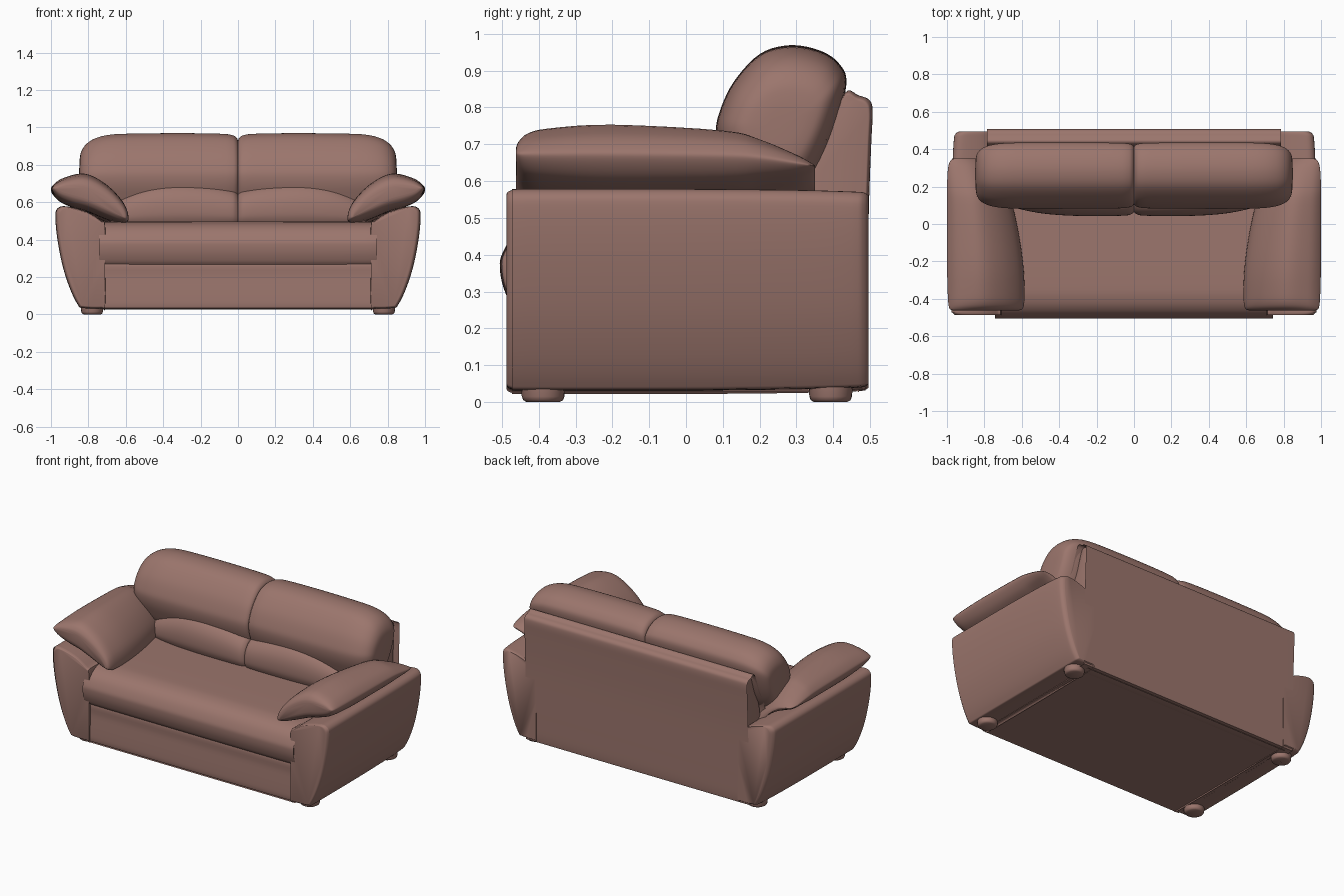
import bpy, bmesh, math
from mathutils import Vector

leather = bpy.data.materials.new("brown leather")
leather.diffuse_color = (0.33, 0.18, 0.152, 1)


def spline(pts, n, closed):
    """Catmull-Rom refinement of a list of tuples."""
    pts = [Vector(p) for p in pts]
    m, out = len(pts), []
    at = (lambda i: pts[i % m]) if closed else (lambda i: pts[max(0, min(m - 1, i))])
    for i in range(m if closed else m - 1):
        a, b, c, d = at(i - 1), at(i), at(i + 1), at(i + 2)
        for k in range(n):
            t = k / n
            out.append(0.5 * (2 * b + (c - a) * t + (2 * a - 5 * b + 4 * c - d) * t * t
                              + (3 * b - a - 3 * c + d) * t ** 3))
    return out if closed else out + [pts[-1]]


def finish(name, bm, mirror):
    bmesh.ops.recalc_face_normals(bm, faces=bm.faces)
    me = bpy.data.meshes.new(name)
    bm.to_mesh(me)
    bm.free()
    me.materials.append(leather)
    ob = bpy.data.objects.new(name, me)
    bpy.context.collection.objects.link(ob)
    for axis in mirror:
        mod = ob.modifiers.new("mirror " + axis, 'MIRROR')
        mod.use_axis = [axis == c for c in "xyz"]
    for o in bpy.context.selected_objects:
        o.select_set(False)
    ob.select_set(True)
    bpy.context.view_layer.objects.active = ob
    bpy.ops.object.shade_smooth_by_angle(angle=math.radians(50))
    return ob


def loft(name, profile, stations, place, mirror="", n=5, m=4):
    """Sweep a closed smooth profile through stations; place() maps to xyz."""
    bm = bmesh.new()
    prof = spline(profile, n, True)
    rings = [[bm.verts.new(place(p[0], p[1], s)) for p in prof]
             for s in spline(stations, m, False)]
    for r, q in zip(rings, rings[1:]):
        for i in range(len(r)):
            j = (i + 1) % len(r)
            bm.faces.new((r[i], r[j], q[j], q[i]))
    bm.faces.new(rings[0])
    bm.faces.new(rings[-1])
    return finish(name, bm, mirror)


def scaled_x(cy, cz):
    """Placement along x, scaled in y and z about a centre; station = (x, scale, z scale)."""
    return lambda a, b, s: (s[0], cy + (a - cy) * s[1], cz + (b - cz) * s[2])


# arm panels: flared outer side, rounded front and back edges
loft("arm_panel",
     [(.71, .04), (.73, .032), (.83, .034), (.855, .05), (.895, .13), (.935, .25), (.965, .4),
      (.976, .52), (.966, .565), (.92, .578), (.81, .55), (.73, .50), (.71, .47), (.71, .25)],
     [(-.487, .9, .955), (-.483, .95, .975), (-.465, .99, .995), (-.43, 1, 1), (0, 1, 1),
      (.3, .98, .99), (.45, .95, .975), (.483, .91, .965), (.495, .84, .94)],
     lambda a, b, s: (.72 + (a - .72) * s[1], s[0], .3 + (b - .3) * s[2]), "x")


# arm pillows: drooping towards the seat, blunt at the front, tapered at the back
def pillow(a, b, s):
    mid = .675 - .8 * (1 - a) ** 2
    inner = .08 * ((s[0] + .46) / .6) ** 2 * (1 - a) / .42
    return (.8 + (a - .8) * s[2] + inner, s[0], mid + (b - mid) * s[1] + s[3])


loft("arm_pillow",
     [(.58, .50), (.60, .59), (.69, .69), (.81, .752), (.93, .73), (.99, .69), (.997, .66),
      (.96, .61), (.89, .575), (.80, .55), (.70, .51), (.62, .485)],
     [(-.462, .3, .84, 0), (-.455, .52, .92, 0), (-.43, .76, .96, 0), (-.37, .9, .98, 0),
      (-.2, 1, 1, 0), (.1, .88, 1, -.004), (.2, .7, 1, -.01), (.3, .4, .97, -.025),
      (.34, .17, .9, -.032), (.35, .04, .8, -.034)],
     pillow, "x")

# seat cushion with a rolled front
loft("seat",
     [(.3, .48), (.1, .492), (-.28, .496), (-.40, .488), (-.465, .455), (-.5, .40), (-.505, .36),
      (-.495, .31), (-.472, .268), (-.42, .25), (0, .25), (.3, .26)],
     [(-.735, .97, .95), (-.725, .99, .99), (-.68, 1, 1), (0, 1, 1.01), (.68, 1, 1),
      (.725, .99, .99), (.735, .97, .95)],
     scaled_x(0, .38))

# base under the seat
loft("base",
     [(-.468, .28), (-.472, .2), (-.478, .1), (-.478, .045), (-.465, .031), (-.4, .03), (.4, .03),
      (.46, .031), (.47, .05), (.47, .28), (.4, .3), (-.4, .3)],
     [(-.74, 1, 1), (0, 1, 1), (.74, 1, 1)],
     scaled_x(0, .2))

# upright back panel
loft("back_panel",
     [(.43, .838), (.47, .832), (.498, .82), (.507, .79), (.503, .7), (.496, .5), (.493, .2),
      (.49, .05), (.475, .032), (.40, .032), (.35, .06), (.32, .3), (.32, .57), (.38, .71)],
     [(-.752, .85, .97), (-.748, .92, .985), (-.725, .99, .998), (-.68, 1, 1), (.68, 1, 1),
      (.725, .99, .998), (.748, .92, .985), (.752, .85, .97)],
     scaled_x(.42, .4))

# two plump back cushions meeting in a central seam
loft("back_cushion",
     [(.435, .86), (.415, .92), (.36, .956), (.28, .969), (.2, .945), (.13, .87), (.092, .79),
      (.082, .73), (.10, .65), (.15, .55), (.25, .52), (.33, .58), (.395, .71)],
     [(0, .86, .82), (.008, .92, .89), (.03, .965, .95), (.09, .99, .985), (.3, 1, 1),
      (.55, 1, .99), (.68, .985, .965), (.76, .93, .88), (.81, .82, .74), (.838, .65, .55),
      (.847, .42, .34), (.849, .1, .1)],
     scaled_x(.27, .75), "x")

# arched lumbar rolls at the foot of the back cushions
loft("lumbar_roll",
     [(.2, .70), (.13, .698), (.085, .675), (.055, .63), (.043, .57), (.05, .51), (.09, .46),
      (.2, .45)],
     [(0, .86, .74), (.01, .92, .8), (.04, .98, .86), (.15, 1, .95), (.33, .99, 1),
      (.48, .92, .92), (.6, .78, .72), (.68, .6, .5), (.72, .3, .25)],
     scaled_x(.2, .48), "x")

# low round feet
bm = bmesh.new()
foot = [(.001, 0), (.045, 0), (.054, .005), (.058, .015), (.06, .05), (.001, .05)]
for cy in (-.388, .393):
    rings = [[bm.verts.new((.78 + r * math.cos(k * math.pi / 12),
                            cy + r * math.sin(k * math.pi / 12), z)) for k in range(24)]
             for r, z in foot]
    for r, q in zip(rings, rings[1:]):
        for i in range(24):
            j = (i + 1) % 24
            bm.faces.new((r[i], r[j], q[j], q[i]))
finish("foot", bm, "x")
